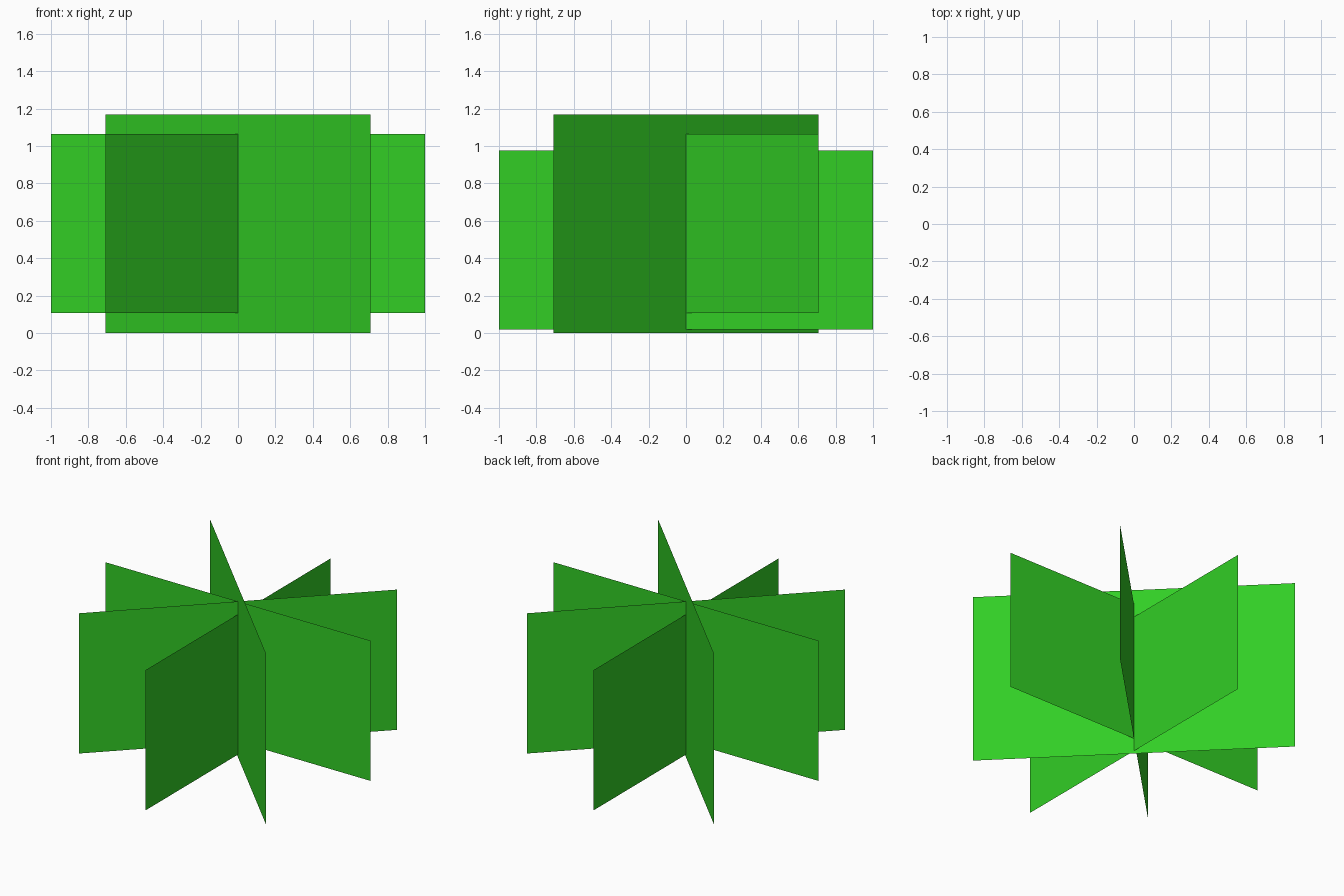
import bpy
from math import radians

cube = bpy.data.objects.get("Cube")
if cube:
    bpy.data.objects.remove(cube, do_unlink=True)

# One leaf colour
green = bpy.data.materials.new("leaf_green")
green.use_nodes = True
color = (0.032, 0.617, 0.0185, 1.0)
green.diffuse_color = color
green.node_tree.nodes["Principled BSDF"].inputs["Base Color"].default_value = color


def upright_panel(name, angle, bottom, top):
    """Thin two-unit-long upright sheet, turned about the central axis."""
    mesh = bpy.data.meshes.new(name)
    corners = [(-1, 0, bottom), (1, 0, bottom), (1, 0, top), (-1, 0, top)]
    mesh.from_pydata(corners, [], [(0, 1, 2, 3)])
    mesh.materials.append(green)
    panel = bpy.data.objects.new(name, mesh)
    panel.rotation_euler.z = radians(angle)
    bpy.context.collection.objects.link(panel)


# Four sheets crossing along the vertical axis
upright_panel("panel_side_to_side", 0, 0.107, 1.065)
upright_panel("panel_diagonal_short", 45, 0.107, 1.065)
upright_panel("panel_front_to_back", 90, 0.019, 0.977)
upright_panel("panel_diagonal_tall", -45, 0.0, 1.168)
